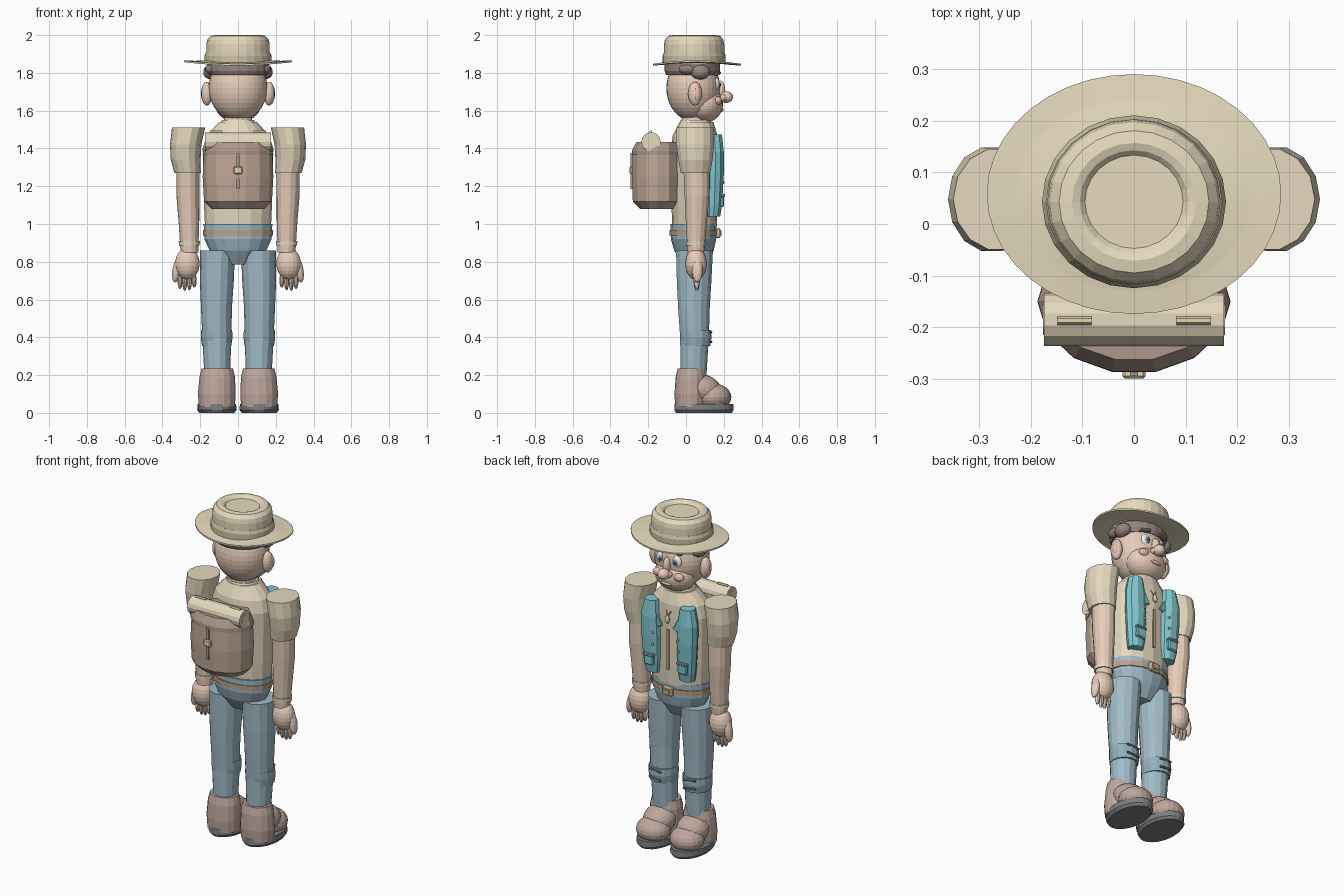
import bpy, bmesh
from math import cos, sin, pi
from mathutils import Vector

COL = dict(khaki=(.80, .71, .52), cloth=(.78, .69, .52), band=(.62, .54, .38), skin=(.80, .61, .49),
           hair=(.30, .24, .22), jeans=(.36, .50, .58), patch=(.30, .43, .51), teal=(.22, .58, .64),
           shoe=(.52, .39, .34), sole=(.20, .21, .22), pack=(.52, .39, .31), lid=(.42, .31, .26),
           belt=(.52, .36, .25), brass=(.78, .68, .42), white=(.93, .93, .90), iris=(.25, .50, .60),
           dark=(.08, .07, .07), pink=(.84, .50, .44))
MATS = {}
for k, c in COL.items():
    MATS[k] = bpy.data.materials.new(k)
    MATS[k].diffuse_color = (*c, 1)


def finish(name, bm, mat):
    bmesh.ops.recalc_face_normals(bm, faces=bm.faces)
    me = bpy.data.meshes.new(name)
    bm.to_mesh(me)
    bm.free()
    ob = bpy.data.objects.new(name, me)
    bpy.context.collection.objects.link(ob)
    me.materials.append(MATS[mat])
    return ob


def loft(name, rings, mat, n=12):
    """Stack of ellipses (cx, cy, z, rx, ry), capped at both ends."""
    bm = bmesh.new()
    loops = [[bm.verts.new((x + rx * cos(2 * pi * i / n), y + ry * sin(2 * pi * i / n), z))
              for i in range(n)] for x, y, z, rx, ry in rings]
    for a, b in zip(loops, loops[1:]):
        for i in range(n):
            bm.faces.new((a[i], a[(i + 1) % n], b[(i + 1) % n], b[i]))
    bm.faces.new(loops[0][::-1])
    bm.faces.new(loops[-1])
    return finish(name, bm, mat)


def ball(name, loc, r, mat, rot=(0, 0, 0), seg=16):
    bm = bmesh.new()
    bmesh.ops.create_uvsphere(bm, u_segments=seg, v_segments=max(6, seg * 5 // 8), radius=1)
    ob = finish(name, bm, mat)
    ob.location, ob.scale, ob.rotation_euler = loc, r, rot
    return ob


def box(name, loc, size, mat, rot=(0, 0, 0), bevel=0):
    bm = bmesh.new()
    bmesh.ops.create_cube(bm, size=1)
    for v in bm.verts:
        v.co = Vector([v.co[i] * size[i] for i in range(3)])
    if bevel:
        bmesh.ops.bevel(bm, geom=bm.edges[:], offset=bevel, segments=1, affect='EDGES')
    ob = finish(name, bm, mat)
    ob.location, ob.rotation_euler = loc, rot
    return ob


def rod(name, a, b, r, mat, n=8):
    a, b = Vector(a), Vector(b)
    h = (b - a).length / 2
    ob = loft(name, [(0, 0, -h, r, r), (0, 0, h, r, r)], mat, n)
    ob.location = (a + b) / 2
    ob.rotation_euler = (b - a).to_track_quat('Z', 'Y').to_euler()
    return ob


# Hat: drooping brim, crown with dished top, band
bm = bmesh.new()
N = 40
prof = [(.5, .006), (.8, .002), (1, .004), (1, -.005), (.8, -.009), (.5, -.006)]
loops = [[bm.verts.new((.285 * f * cos(2 * pi * i / N), .045 + .013 * f + .232 * f * sin(2 * pi * i / N),
                        1.862 + dz - .018 * f * f * sin(2 * pi * i / N) ** 2)) for i in range(N)]
         for f, dz in prof]
for k in range(len(prof)):
    a, b = loops[k], loops[(k + 1) % len(prof)]
    for i in range(N):
        bm.faces.new((a[i], a[(i + 1) % N], b[(i + 1) % N], b[i]))
finish("hat_brim", bm, 'khaki')
crown = [(.165, 1.85), (.168, 1.91), (.168, 1.95), (.163, 1.975), (.145, 1.996), (.12, 2.0), (.105, 1.995), (.095, 1.985)]
loft("hat_crown", [(0, .043, z, r, r * .95) for r, z in crown], 'khaki', 24)
loft("hat_band", [(0, .043, z, r, r * .94) for r, z in ((.178, 1.855), (.178, 1.89), (.17, 1.908))], 'band', 24)

# Head, jaw, hair and face
ball("head", (0, .038, 1.72), (.155, .142, .175), 'skin', seg=32)
ball("jaw", (0, .098, 1.635), (.122, .098, .098), 'skin', seg=28)
loft("neck", [(0, .045, 1.50, .08, .075), (0, .045, 1.60, .07, .065)], 'skin', 14)
loft("hair_band", [(0, .033, 1.79, .152, .138), (0, .033, 1.81, .165, .147), (0, .033, 1.86, .165, .147)], 'hair', 20)
ball("nose_bridge", (0, .18, 1.71), (.022, .028, .05), 'skin')
ball("nose_tip", (0, .213, 1.672), (.034, .036, .031), 'skin')
ball("mouth", (0, .187, 1.605), (.035, .012, .011), 'pink')
for s in (1, -1):
    ball("hair_tuft", (s * .142, .075, 1.805), (.042, .052, .04), 'hair')
    ball("hair_back_tuft", (s * .135, .01, 1.82), (.04, .05, .03), 'hair')
    ball("ear", (s * .165, .048, 1.69), (.03, .037, .063), 'skin')
    ball("ear_inner", (s * .182, .058, 1.69), (.015, .02, .04), 'pink')
    ball("nostril", (s * .026, .196, 1.668), (.016, .02, .017), 'skin', seg=12)
    ball("cheek", (s * .068, .168, 1.652), (.033, .022, .024), 'pink')
    ball("eye", (s * .052, .16, 1.74), (.03, .018, .036), 'white')
    ball("iris", (s * .05, .175, 1.737), (.015, .007, .019), 'iris', seg=12)
    ball("pupil", (s * .05, .181, 1.737), (.007, .004, .01), 'dark', seg=12)
    box("eyebrow", (s * .058, .168, 1.797), (.062, .022, .018), 'hair', (0, s * .15, -s * .25), .005)

# Torso, collar, shirt front
loft("torso", [(0, .045, .99, .175, .118), (0, .045, 1.10, .18, .122), (0, .045, 1.40, .187, .125),
               (0, .048, 1.47, .165, .118), (0, .055, 1.54, .10, .09)], 'cloth', 16)
loft("collar", [(0, .05, 1.525, .098, .088), (0, .05, 1.55, .085, .078)], 'khaki', 16)
box("shirt_zip", (0, .168, 1.20), (.014, .012, .24), 'belt')
for s in (1, -1):
    rod("necklace_cord", (s * .035, .15, 1.47), (0, .176, 1.40), .004, 'belt', 6)
ball("pendant", (0, .178, 1.385), (.016, .01, .024), 'brass', seg=10)

# Hips, belt and buckle
loft("hips", [(0, .045, .785, .07, .06), (0, .042, .86, .15, .105), (0, .04, .92, .178, .12), (0, .04, 1.0, .182, .123)], 'jeans', 16)
loft("belt", [(0, .04, .938, .184, .126), (0, .04, .968, .186, .127)], 'belt', 16)
box("belt_buckle", (0, .17, .952), (.065, .025, .052), 'brass', bevel=.006)
box("buckle_inset", (0, .182, .952), (.036, .01, .026), 'belt')

for s in (1, -1):
    # Sleeves, arms and hands
    loft("sleeve", [(s * .267, .05, 1.27, .070, .08), (s * .277, .05, 1.34, .079, .093),
                    (s * .277, .048, 1.42, .083, .103), (s * .262, .048, 1.51, .088, .10)], 'cloth', 14)
    loft("arm", [(s * .265, .055, 1.29, .062, .07), (s * .265, .058, 1.15, .061, .067), (s * .26, .055, 1.02, .055, .058),
                 (s * .257, .052, .85, .047, .045)], 'skin', 14)
    loft("wristband", [(s * .258, .052, .885, .055, .053), (s * .258, .052, .91, .056, .054)], 'khaki', 14)
    ball("palm", (s * .268, .053, .79), (.066, .058, .085), 'skin', seg=18)
    ball("thumb", (s * .325, .06, .755), (.022, .028, .065), 'skin', (0, -s * .15, 0))
    for i, l in enumerate((.038, .052, .055, .045)):
        ball("finger", (s * (.232 + .025 * i), .057, .705 - l * .1), (.014, .017, l), 'skin', seg=10)

    # Trouser legs with knee patches
    loft("leg", [(s * .108, .045, .86, .092, .10), (s * .112, .043, .70, .09, .094), (s * .114, .042, .56, .082, .086),
                 (s * .112, .045, .40, .077, .078), (s * .11, .04, .20, .068, .07)], 'jeans', 14)
    loft("knee_patch", [(s * .113, .05, .355, .078, .08), (s * .113, .052, .40, .084, .085),
                        (s * .113, .05, .44, .082, .084)], 'patch', 14)
    for z in (.375, .425):
        rod("knee_strap", (s * .075, .134, z), (s * .155, .129, z + .008), .006, 'sole', 6)

    # Boots and soles
    loft("boot_shaft", [(s * .112, .025, .03, .095, .082), (s * .112, .025, .10, .10, .086), (s * .11, .027, .19, .094, .082),
                        (s * .11, .028, .235, .083, .072)], 'shoe', 16)
    ball("boot_instep", (s * .111, .09, .125), (.092, .10, .078), 'shoe', (-.3, 0, 0), 20)
    ball("boot_toe", (s * .112, .148, .083), (.098, .092, .072), 'shoe', seg=20)
    loft("sole", [(s * .112, .095, 0, .092, .148), (s * .112, .095, .015, .104, .157),
                  (s * .112, .095, .048, .102, .155)], 'sole', 24)

    # Vest panels, pockets, lapels, buttons
    loft("vest_panel", [(s * .112, .145, 1.04, .045, .038), (s * .113, .150, 1.10, .056, .043),
                        (s * .118, .155, 1.27, .064, .048), (s * .122, .155, 1.38, .062, .048),
                        (s * .118, .150, 1.475, .043, .042)], 'teal', 10)
    box("vest_pocket", (s * .112, .186, 1.12), (.062, .03, .06), 'teal', bevel=.006)
    box("pocket_flap", (s * .112, .192, 1.152), (.07, .03, .016), 'patch', bevel=.004)
    box("lapel", (s * .066, .172, 1.36), (.032, .016, .07), 'teal', (0, s * .5, 0), .004)
    for z in (1.22, 1.29):
        ball("vest_button", (s * .085, .197, z), (.008, .006, .008), 'brass', seg=8)

    # Bedroll straps
    rod("bedroll_strap", (s * .115 - .033, -.187, 1.487), (s * .115 + .033, -.187, 1.487), .008, 'brass', 6)

# Backpack, lid, bedroll and clasp
loft("backpack", [(0, -.15, 1.08, .14, .095), (0, -.15, 1.12, .18, .135), (0, -.15, 1.25, .187, .14),
                  (0, -.15, 1.37, .182, .136)], 'pack', 14)
loft("backpack_lid", [(0, -.15, 1.365, .187, .14), (0, -.15, 1.39, .186, .139), (0, -.145, 1.435, .165, .12)], 'lid', 14)
rod("bedroll", (-.174, -.185, 1.435), (.174, -.185, 1.435), .051, 'cloth', 14)
for s in (1, -1):
    rod("bedroll_core", (s * .168, -.185, 1.435), (s * .176, -.185, 1.435), .03, 'khaki', 12)
box("clasp_strap", (0, -.287, 1.28), (.016, .014, .19), 'lid')
box("clasp_buckle", (0, -.29, 1.285), (.045, .018, .04), 'brass', bevel=.005)
